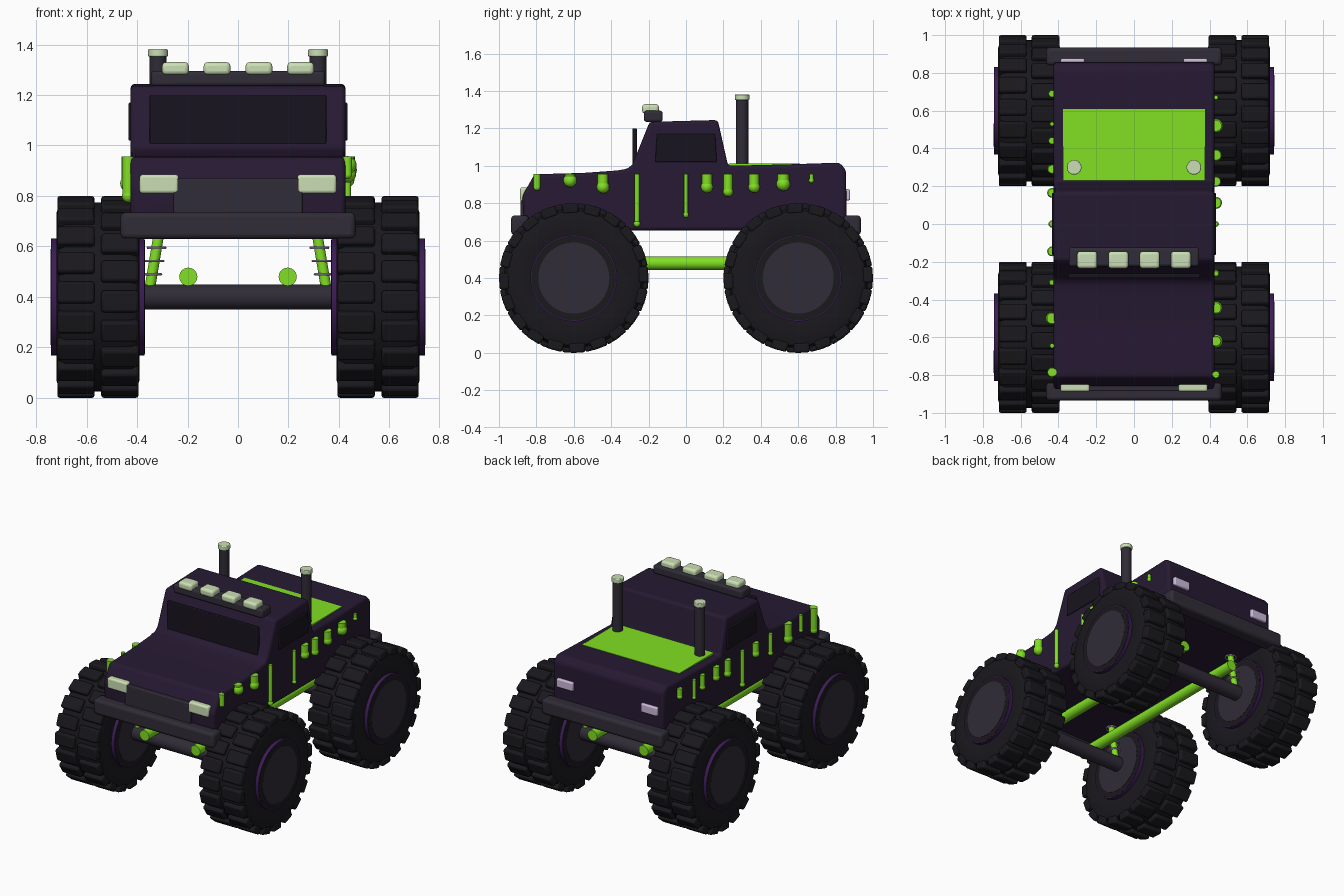
import bpy, bmesh
from math import pi, radians, cos, sin
from mathutils import Vector, Matrix

if "Cube" in bpy.data.objects:
    bpy.data.objects.remove(bpy.data.objects["Cube"])


def mat(name, col):
    m = bpy.data.materials.new(name)
    m.diffuse_color = (*col, 1)
    m.use_nodes = True
    m.node_tree.nodes["Principled BSDF"].inputs["Base Color"].default_value = m.diffuse_color
    return m


PAINT = mat("dark_purple", (0.020, 0.010, 0.033))
RUBBER = mat("rubber", (0.010, 0.009, 0.012))
GLASS = mat("glass", (0.009, 0.007, 0.013))
METAL = mat("dark_metal", (0.030, 0.025, 0.038))
RIM = mat("rim_purple", (0.045, 0.012, 0.09))
SLIME = mat("slime_green", (0.22, 0.75, 0.017))
LAMP = mat("lamp", (0.60, 0.74, 0.46))
TAIL = mat("lavender", (0.62, 0.50, 0.72))


def finish(name, bm, material, bevel=0, segs=3):
    bmesh.ops.recalc_face_normals(bm, faces=bm.faces)
    me = bpy.data.meshes.new(name)
    bm.to_mesh(me)
    bm.free()
    ob = bpy.data.objects.new(name, me)
    bpy.context.collection.objects.link(ob)
    me.materials.append(material)
    if bevel:
        b = ob.modifiers.new("bevel", 'BEVEL')
        b.width, b.segments, b.limit_method = bevel, segs, 'ANGLE'
        b.angle_limit = radians(28)
    bpy.ops.object.select_all(action='DESELECT')
    ob.select_set(True)
    bpy.context.view_layer.objects.active = ob
    bpy.ops.object.shade_smooth_by_angle(angle=radians(40))
    return ob


def box(name, x, y, z, material, bevel=0):
    """Box from (min, max) ranges."""
    bm = bmesh.new()
    c = [(a[0] + a[1]) / 2 for a in (x, y, z)]
    s = [a[1] - a[0] for a in (x, y, z)]
    bmesh.ops.create_cube(bm, size=1, matrix=Matrix.Translation(c) @ Matrix.Diagonal((*s, 1)))
    return finish(name, bm, material, bevel)


def add_rod(bm, a, b, r, segs=24):
    a, b = Vector(a), Vector(b)
    rot = (b - a).to_track_quat('Z', 'Y').to_matrix().to_4x4()
    bmesh.ops.create_cone(bm, cap_ends=True, segments=segs, radius1=r, radius2=r,
                          depth=(b - a).length, matrix=Matrix.Translation((a + b) / 2) @ rot)


def rod(name, a, b, r, material, segs=24, bevel=0):
    bm = bmesh.new()
    add_rod(bm, a, b, r, segs)
    return finish(name, bm, material, bevel, 2)


def extrude(name, prof, half, material, bevel):
    """Side profile (y, z) extruded across x."""
    bm = bmesh.new()
    f = bm.faces.new([bm.verts.new((-half, y, z)) for y, z in prof])
    r = bmesh.ops.extrude_face_region(bm, geom=[f])
    bmesh.ops.translate(bm, vec=(2 * half, 0, 0),
                        verts=[v for v in r['geom'] if isinstance(v, bmesh.types.BMVert)])
    return finish(name, bm, material, bevel)


# Body shell: hood, bed and cab in one profile
extrude("body", [(-0.865, 0.655), (-0.875, 0.84), (-0.81, 0.955), (-0.55, 0.962), (-0.37, 0.975),
                 (-0.31, 0.985), (-0.285, 1.01), (-0.195, 1.235), (0.17, 1.245), (0.225, 1.0),
                 (0.55, 1.008), (0.82, 1.017), (0.855, 0.98), (0.86, 0.655)], 0.426, PAINT, 0.018)

# Windows
box("windshield", (-0.35, 0.35), (-0.287, -0.262), (1.0, 1.2), GLASS, 0.005)
extrude("side_windows", [(-0.165, 1.02), (-0.155, 1.17), (0.155, 1.17), (0.165, 1.02)], 0.434, GLASS, 0.006)

# Slime pool in the bed
box("bed_slime", (-0.375, 0.375), (0.23, 0.61), (0.97, 1.0125), SLIME)

# Front and rear trim
box("grille", (-0.255, 0.255), (-0.885, -0.80), (0.72, 0.87), METAL, 0.006)
for name, y in (("front_bumper", (-0.935, -0.84)), ("rear_bumper", (0.84, 0.935))):
    box(name, (-0.465, 0.465), y, (0.63, 0.735), METAL, 0.02)
for s in (-1, 1):
    box("headlight", sorted((s * 0.235, s * 0.39)), (-0.887, -0.81), (0.81, 0.885), LAMP, 0.012)
    box("tail_light", sorted((s * 0.262, s * 0.388)), (0.84, 0.877), (0.815, 0.875), TAIL, 0.008)

# Roof light bar
box("light_bar", (-0.345, 0.345), (-0.225, -0.125), (1.235, 1.295), METAL, 0.014)
for x in (-0.248, -0.083, 0.083, 0.248):
    box("roof_light", (x - 0.053, x + 0.053), (-0.235, -0.145), (1.28, 1.33), LAMP, 0.016)

# Exhaust stacks, frame rails
for s in (-1, 1):
    rod("exhaust_stack", (s * 0.317, 0.3, 0.98), (s * 0.317, 0.3, 1.36), 0.033, METAL)
    rod("exhaust_cap", (s * 0.317, 0.3, 1.352), (s * 0.317, 0.3, 1.382), 0.039, LAMP, 24, 0.004)
    rod("frame_rail", (s * 0.197, -0.75, 0.48), (s * 0.197, 0.75, 0.48), 0.036, SLIME)


def add_ring(bm, centre, axis, R, r, n=24, k=6):
    """Small torus for the spring coils."""
    rot = Vector(axis).to_track_quat('Z', 'Y').to_matrix()
    g = [[bm.verts.new(Vector(centre) + rot @ Vector((
        (R + r * cos(2 * pi * j / k)) * cos(2 * pi * i / n),
        (R + r * cos(2 * pi * j / k)) * sin(2 * pi * i / n), r * sin(2 * pi * j / k))))
        for j in range(k)] for i in range(n)]
    for i in range(n):
        for j in range(k):
            bm.faces.new((g[i - 1][j - 1], g[i][j - 1], g[i][j], g[i - 1][j]))


# Axles and shock absorbers
for y in (-0.6, 0.6):
    rod("axle", (-0.40, y, 0.4), (0.40, y, 0.4), 0.05, METAL)
    for s in (-1, 1):
        rod("shock", (s * 0.35, y, 0.43), (s * 0.31, y, 0.67), 0.021, SLIME, 16)
        bm = bmesh.new()
        for i in range(4):
            t = (0.06 + i * 0.0525) / 0.24
            add_ring(bm, (s * (0.35 - 0.04 * t), y, 0.43 + 0.24 * t), (0, 0, 1), 0.035, 0.005)
        finish("shock_coils", bm, TAIL)


# Tyre: lathed carcass plus two rows of lugs, centred on its own axis
def lathe(name, prof, material, steps=48):
    bm = bmesh.new()
    vs = [bm.verts.new((x, 0, r)) for x, r in prof]
    es = [bm.edges.new(p) for p in zip(vs, vs[1:])]
    bmesh.ops.spin(bm, geom=vs + es, cent=(0, 0, 0), axis=(1, 0, 0), angle=2 * pi,
                   steps=steps, use_merge=True)
    bmesh.ops.remove_doubles(bm, verts=bm.verts, dist=1e-4)
    return finish(name, bm, material)


side = [(0.155, 0.2), (0.165, 0.26), (0.165, 0.33), (0.155, 0.36), (0.13, 0.374)]
tyre = lathe("tyre", [(-x, r) for x, r in side] + side[::-1], RUBBER)
bm = bmesh.new()
N = 20
for i in range(N):
    for s in (-1, 1):
        m = Matrix.Rotation(2 * pi * (i + 0.15 * s) / N, 4, 'X') @ \
            Matrix.Translation((s * 0.087, 0, 0.372)) @ Matrix.Diagonal((0.148, 0.086, 0.054, 1))
        bmesh.ops.create_cube(bm, size=1, matrix=m)
lugs = finish("tyre_lugs", bm, RUBBER, 0.011, 2)
rim = rod("rim", (-0.185, 0, 0), (0.185, 0, 0), 0.232, RIM, 48)
wall = rod("rim_face", (-0.186, 0, 0), (0.186, 0, 0), 0.226, RUBBER, 48)
hub = rod("hub", (-0.1875, 0, 0), (0.1875, 0, 0), 0.19, METAL, 48)
for part in (tyre, lugs, rim, wall, hub):
    for i, (x, y) in enumerate([(-1, -1), (1, -1), (-1, 1), (1, 1)]):
        ob = part if i == 0 else part.copy()
        if i:
            bpy.context.collection.objects.link(ob)
        ob.location = (x * 0.555, y * 0.6, 0.4)

# Slime drips along both sides: (y, stem radius, bulb radius, bulb height)
right = [(-0.797, 0.018, 0.018, 0.885), (-0.62, 0.026, 0.036, 0.922), (-0.444, 0.028, 0.034, 0.887),
         (-0.262, 0.013, 0.018, 0.69), (0, 0.011, 0.015, 0.738), (0.112, 0.027, 0.032, 0.887),
         (0.225, 0.024, 0.027, 0.862), (0.364, 0.027, 0.031, 0.887), (0.52, 0.03, 0.037, 0.903),
         (0.67, 0.011, 0.014, 0.922)]
left = [(-0.785, 0.024, 0.026, 0.80), (-0.645, 0.012, 0.014, 0.85), (-0.5, 0.028, 0.033, 0.85),
        (-0.31, 0.014, 0.017, 0.82), (-0.145, 0.022, 0.026, 0.88), (0, 0.014, 0.019, 0.72),
        (0.165, 0.022, 0.026, 0.86), (0.29, 0.022, 0.025, 0.88), (0.44, 0.018, 0.02, 0.87),
        (0.53, 0.011, 0.013, 0.83), (0.69, 0.018, 0.02, 0.90)]
for name, x, drips in (("drips_right", 0.434, right), ("drips_left", -0.434, left)):
    bm = bmesh.new()
    for y, r, b, z in drips:
        add_rod(bm, (x, y, z), (x, y, 0.957), r, 16)
        bmesh.ops.create_uvsphere(bm, u_segments=16, v_segments=10, radius=b,
                                  matrix=Matrix.Translation((x, y, z)))
    finish(name, bm, SLIME)
